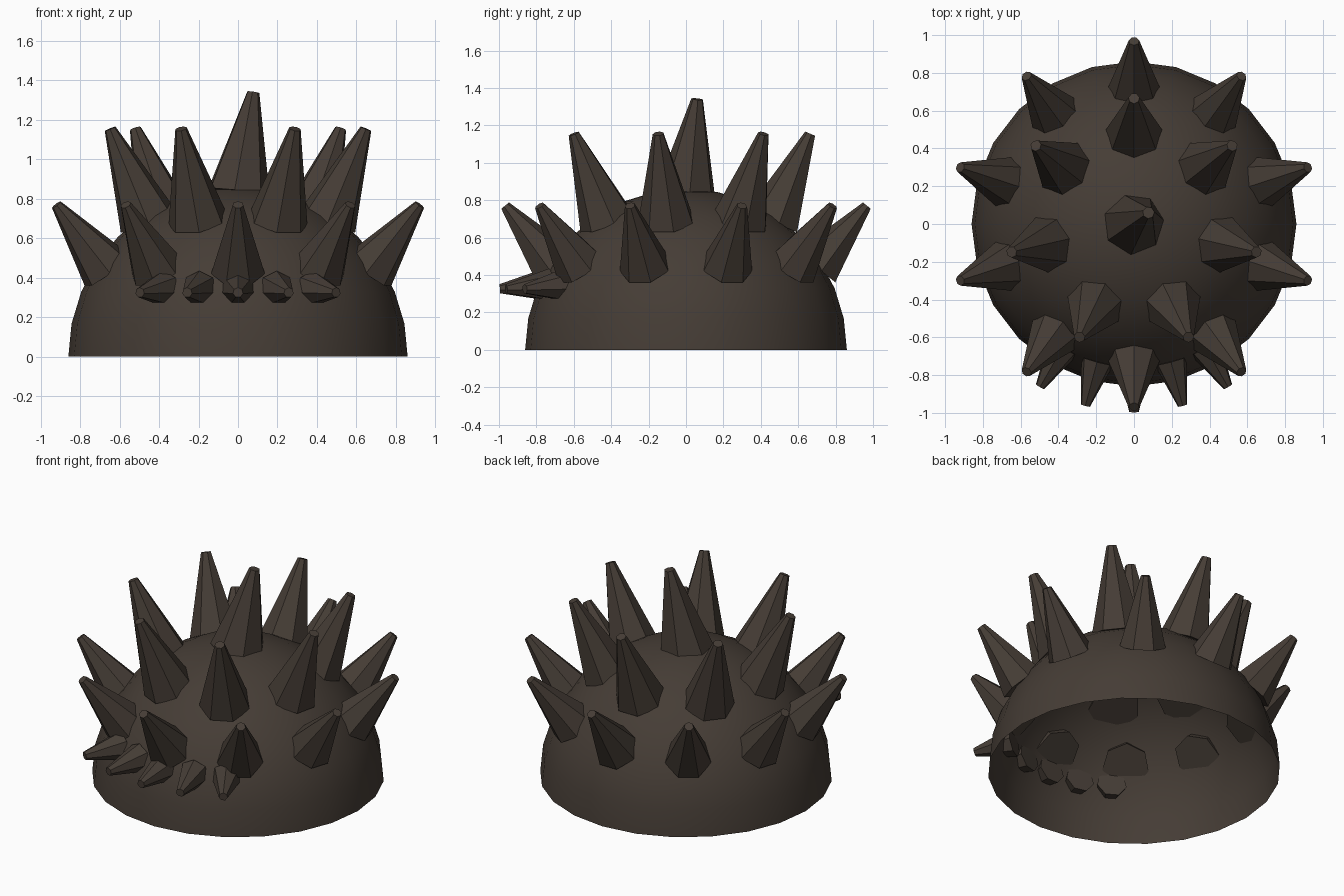
import bpy, bmesh
from math import sin, cos, pi, radians
from mathutils import Vector

if "Cube" in bpy.data.objects:
    bpy.data.objects.remove(bpy.data.objects["Cube"])

mat = bpy.data.materials.new("dark_brown")
mat.diffuse_color = (0.06, 0.046, 0.036, 1)
mat.use_nodes = True
mat.node_tree.nodes["Principled BSDF"].inputs["Base Color"].default_value = mat.diffuse_color


def add_object(name, bm, smooth=False):
    bmesh.ops.recalc_face_normals(bm, faces=bm.faces)
    for f in bm.faces:
        f.smooth = smooth
    me = bpy.data.meshes.new(name)
    bm.to_mesh(me)
    bm.free()
    me.materials.append(mat)
    ob = bpy.data.objects.new(name, me)
    bpy.context.collection.objects.link(ob)
    return ob


def spike(name, base, tip, r1, r2, up, sides=7):
    """Tapered seven-sided spike with one corner turned towards 'up'."""
    base, tip, up = Vector(base), Vector(tip), Vector(up)
    axis = (tip - base).normalized()
    u = (up - axis * up.dot(axis)).normalized()
    v = axis.cross(u)
    bm = bmesh.new()
    rings = []
    for c, r in ((base, r1), (tip, r2)):
        rings.append([bm.verts.new(c + r * (u * cos(2 * pi * i / sides) + v * sin(2 * pi * i / sides)))
                      for i in range(sides)])
    for i in range(sides):
        j = (i + 1) % sides
        bm.faces.new((rings[0][i], rings[0][j], rings[1][j], rings[1][i]))
    bm.faces.new(rings[0])
    bm.faces.new(rings[1])
    add_object(name, bm)


def polar(r, angle, z):
    return (r * cos(angle), r * sin(angle), z)


# open half-dome cap
bm = bmesh.new()
bmesh.ops.create_uvsphere(bm, u_segments=24, v_segments=16, radius=0.86)
bmesh.ops.delete(bm, geom=[v for v in bm.verts if v.co.z < -0.01], context='VERTS')
add_object("dome", bm, smooth=True)

# rings of spikes: name, angles, base (r, z), tip (r, z), base and tip radius
rows = [
    ("lower_spike", [90 + 36 * i for i in range(10)], (0.70, 0.44), (0.968, 0.77), 0.14, 0.028),
    ("upper_spike", [90 + 360 / 7 * i for i in range(7)], (0.465, 0.683), (0.665, 1.155), 0.155, 0.03),
    ("brow_spike", [-120 + 15 * i for i in range(5)], (0.75, 0.345), (0.995, 0.325), 0.09, 0.026),
]
for name, angles, b, t, r1, r2 in rows:
    for n, deg in enumerate(angles):
        a = radians(deg)
        spike(f"{name}_{n + 1}", polar(b[0], a, b[1]), polar(t[0], a, t[1]), r1, r2, (0, 0, 1))

# leaning spike on the crown
spike("top_spike", (0, 0, 0.825), (0.077, 0.06, 1.34), 0.165, 0.032, polar(1, radians(109), 0))
